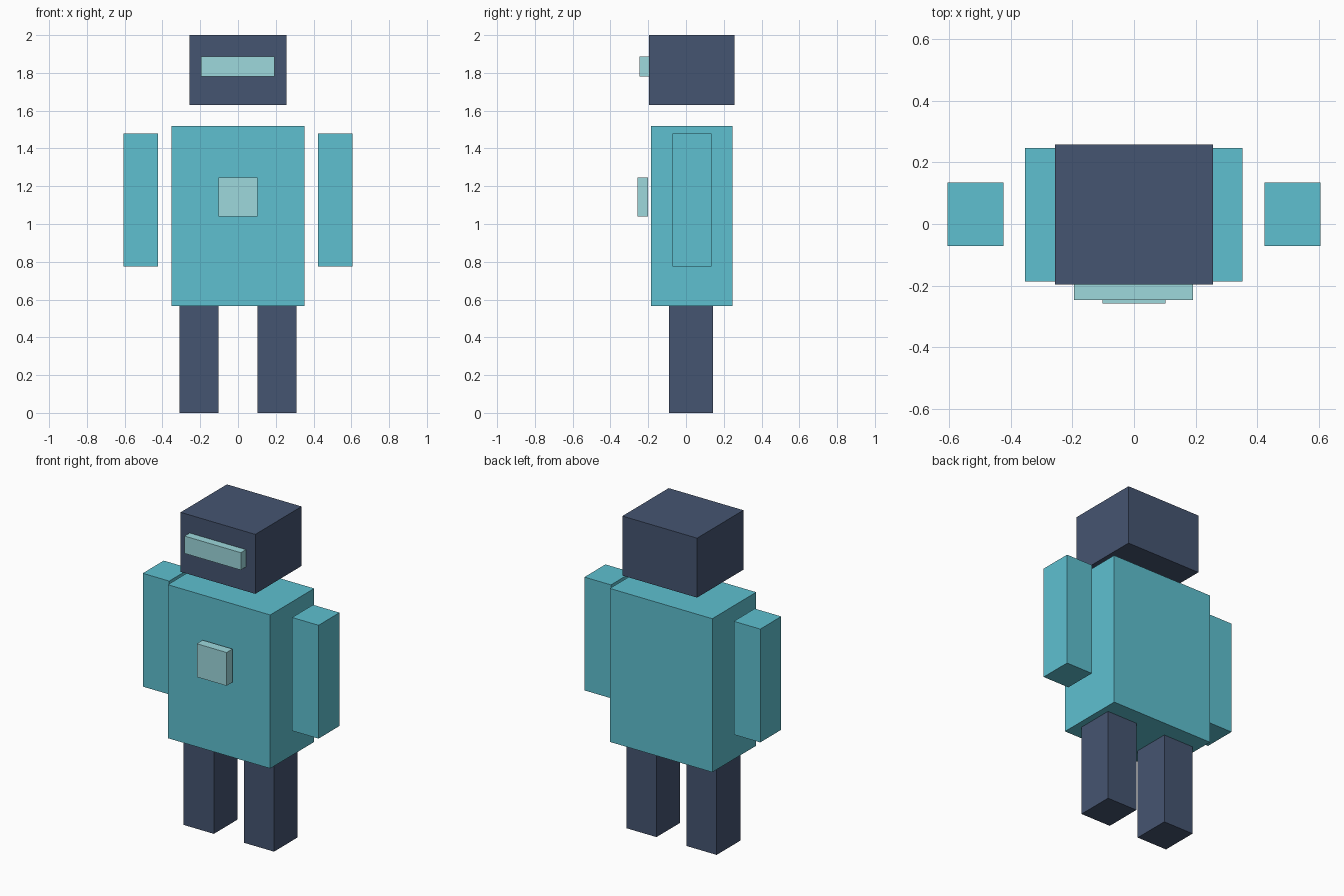
import bpy
import bmesh
from mathutils import Vector

if "Cube" in bpy.data.objects:
    bpy.data.objects.remove(bpy.data.objects["Cube"])


def material(name, color):
    mat = bpy.data.materials.new(name)
    mat.diffuse_color = (*color, 1)
    mat.use_nodes = True
    mat.node_tree.nodes["Principled BSDF"].inputs["Base Color"].default_value = mat.diffuse_color
    return mat


NAVY = material("navy", (0.06, 0.09, 0.165))
TEAL = material("teal", (0.112, 0.527, 0.631))
PALE = material("pale_teal", (0.337, 0.687, 0.716))


def box(name, x, y, z, mat):
    """Flat-faced box spanning the given (min, max) ranges."""
    lo, hi = (Vector(c) for c in zip(x, y, z))
    bm = bmesh.new()
    bmesh.ops.create_cube(bm, size=1)
    bmesh.ops.scale(bm, vec=hi - lo, verts=bm.verts)
    mesh = bpy.data.meshes.new(name)
    bm.to_mesh(mesh)
    bm.free()
    mesh.materials.append(mat)
    obj = bpy.data.objects.new(name, mesh)
    obj.location = (lo + hi) / 2
    bpy.context.collection.objects.link(obj)
    return obj


# Head and visor
box("head", (-0.257, 0.257), (-0.197, 0.258), (1.63, 2.0), NAVY)
box("visor", (-0.195, 0.192), (-0.247, -0.197), (1.78, 1.888), PALE)

# Torso and the chest panel floating just in front of it
box("torso", (-0.353, 0.352), (-0.186, 0.246), (0.565, 1.52), TEAL)
box("chest_panel", (-0.103, 0.102), (-0.258, -0.2), (1.04, 1.247), PALE)

# Arms and legs, one pair per side
for side, s in (("left", -1), ("right", 1)):
    box(f"{side}_arm", sorted((s * 0.423, s * 0.605)), (-0.072, 0.134), (0.775, 1.48), TEAL)
    box(f"{side}_leg", sorted((s * 0.103, s * 0.311)), (-0.09, 0.143), (0, 0.565), NAVY)
